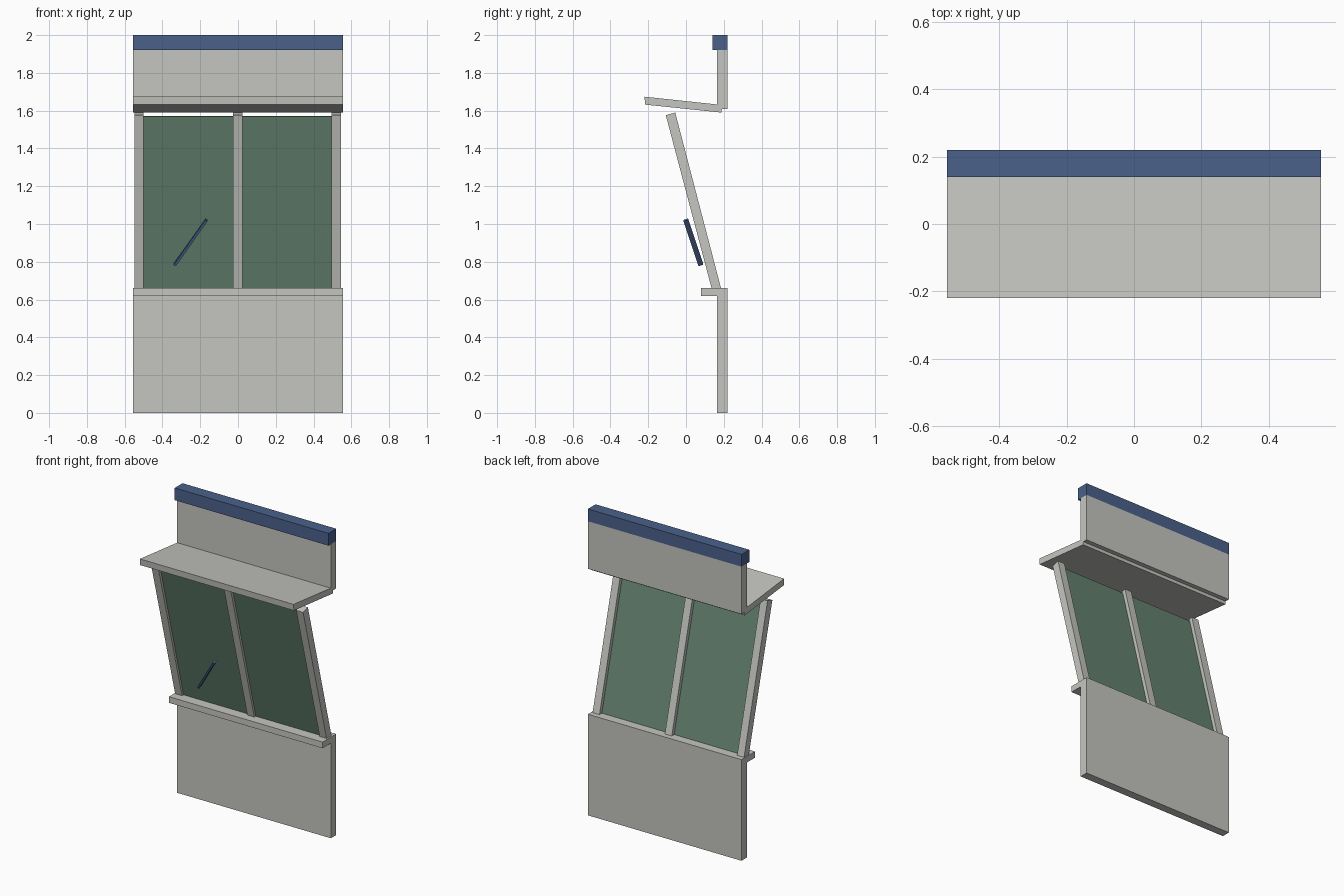
import bpy
import bmesh
from mathutils import Vector

cube = bpy.data.objects.get("Cube")
if cube:
    bpy.data.objects.remove(cube)


def material(name, color):
    mat = bpy.data.materials.new(name)
    mat.use_nodes = True
    mat.diffuse_color = (*color, 1)
    mat.node_tree.nodes["Principled BSDF"].inputs["Base Color"].default_value = (*color, 1)
    return mat


GREY = material("warm grey", (0.56, 0.56, 0.53))
BLUE = material("blue", (0.07, 0.12, 0.26))
GREEN = material("green glass", (0.13, 0.23, 0.165))


def extrude(name, profile, x0, x1, mat):
    """Extrude a side (y, z) profile from x0 to x1."""
    bm = bmesh.new()
    base = bm.faces.new([bm.verts.new((x0, y, z)) for y, z in profile])
    out = bmesh.ops.extrude_face_region(bm, geom=[base])
    moved = [v for v in out["geom"] if isinstance(v, bmesh.types.BMVert)]
    bmesh.ops.translate(bm, verts=moved, vec=(x1 - x0, 0, 0))
    bmesh.ops.recalc_face_normals(bm, faces=bm.faces)
    mesh = bpy.data.meshes.new(name)
    bm.to_mesh(mesh)
    bm.free()
    mesh.materials.append(mat)
    obj = bpy.data.objects.new(name, mesh)
    bpy.context.collection.objects.link(obj)
    return obj


def rect(y0, y1, z0, z1):
    return [(y0, z0), (y1, z0), (y1, z1), (y0, z1)]


W = 0.555
BACK, FACE = 0.22, 0.165

# Lower wall with projecting sill
extrude("lower_wall_and_sill",
        [(FACE, 0), (BACK, 0), (BACK, 0.66), (0.08, 0.66), (0.08, 0.62), (FACE, 0.62)],
        -W, W, GREY)

# Upper wall, top beam and sloping canopy
extrude("upper_wall", rect(FACE, BACK, 1.61, 1.92), -W, W, GREY)
extrude("top_beam", rect(0.14, BACK, 1.92, 2.0), -W, W, BLUE)
extrude("canopy", [(-0.216, 1.632), (0.188, 1.59), (0.192, 1.63), (-0.22, 1.674)], -W, W, GREY)

# Leaning window posts
post = [(0.138, 0.65), (0.188, 0.65), (-0.057, 1.59), (-0.107, 1.576)]
for name, x in (("right_post", -0.524), ("middle_post", -0.002), ("left_post", 0.52)):
    extrude(name, post, x - 0.025, x + 0.025, GREY)

# Glass panes set between the posts
pane = [(0.153, 0.65), (0.163, 0.65), (-0.077, 1.572), (-0.087, 1.57)]
extrude("right_pane", pane, -0.5, -0.026, GREEN)
extrude("left_pane", pane, 0.022, 0.497, GREEN)

# Slanted wiper bar in front of the right pane
low, high = Vector((-0.335, 0.078, 0.784)), Vector((-0.167, -0.001, 1.022))
along = high - low
bar = extrude("wiper_bar", rect(-0.0135, 0.0135, -along.length / 2, along.length / 2),
              -0.0065, 0.0065, BLUE)
axis = along.normalized()
depth = Vector((0, 0.95, 0.3))
depth = (depth - axis * depth.dot(axis)).normalized()
side = depth.cross(axis)
for v in bar.data.vertices:
    v.co = (low + high) / 2 + side * v.co.x + depth * v.co.y + axis * v.co.z
